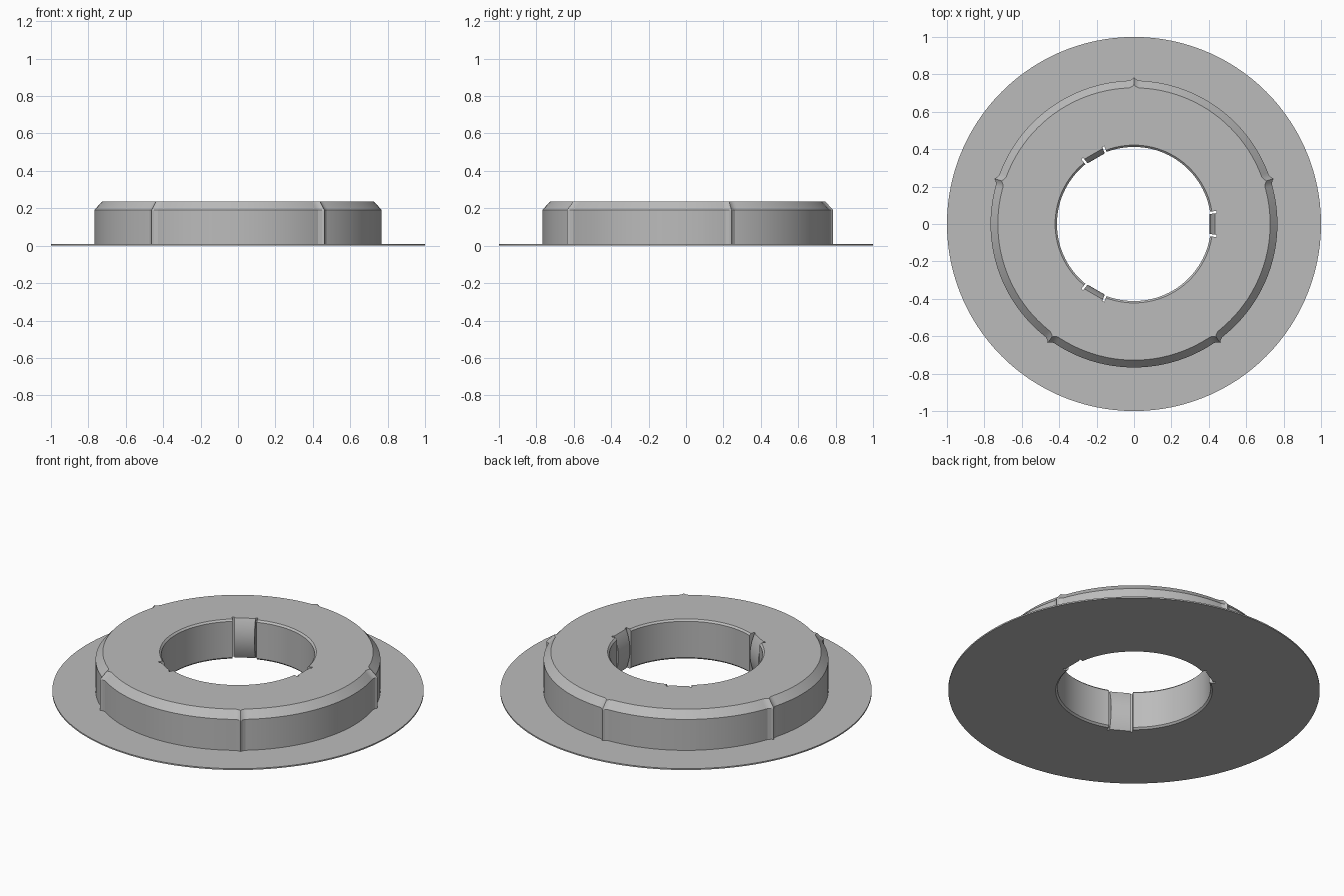
import bpy, bmesh, math

if "Cube" in bpy.data.objects:
    bpy.data.objects.remove(bpy.data.objects["Cube"])

BRIM, WALL, HOLE = 1.0, 0.767, 0.412      # radii
H, BRIM_H, CHAMFER_Z = 0.235, 0.008, 0.192
RIDGES = [18 + 72 * i for i in range(5)]  # outer grip ridges, degrees
CLIPS = [0, 120, 240]                     # inner clip tabs, degrees
SLOT_A, SLOT_B, SLOT_R = 7.5, 9.1, 0.446  # slot sides and depth
EPS = 0.03


def nearest(a, centres):
    """Smallest angular distance to any of the centres."""
    return min(abs((a - c + 180) % 360 - 180) for c in centres)


def ridge(a):
    """Outward offset of the pointed grip ridges."""
    d = nearest(a, RIDGES)
    if d >= 2.0:
        return 0.0
    return 0.018 - 0.010 * d / 0.7 if d < 0.7 else 0.008 * (2.0 - d) / 1.3


def bore(a, z):
    """Inner radius: bulged clip tab, slot, or plain chamfered hole."""
    d = nearest(a, CLIPS)
    if d < SLOT_A:
        t = 2 * z / H - 1
        return (0.405 + 0.028 * t * t) / math.cos(math.radians(d))
    if d < SLOT_B:
        return SLOT_R
    return HOLE + max(0, 0.01 - z, z - (H - 0.01))


# Angles around the ring, with extra stations at the ridges and slots
angles = {float(a) for a in range(0, 360, 3) if nearest(a, RIDGES) > 2.5}
for c in RIDGES:
    angles |= {(c + d) % 360 for d in (-2, -0.7, 0, 0.7, 2)}
for c in CLIPS:
    for s in (-1, 1):
        for d in (SLOT_A - EPS, SLOT_A + EPS, SLOT_B - EPS, SLOT_B + EPS):
            angles.add(round((c + s * d) % 360, 4))
angles = sorted(angles)

# Cross-section of the ring lofted around all stations
inner_z = [H, H - 0.01] + [H * k / 10 for k in range(9, 0, -1)] + [0.01, 0.0]
bm = bmesh.new()
loops = []
for a in angles:
    r = ridge(a)
    section = [(BRIM, 0), (BRIM, BRIM_H), (WALL + r, BRIM_H),
               (WALL + r, CHAMFER_Z), (0.728 + r, H)]
    section += [(bore(a, z), z) for z in inner_z]
    ca, sa = math.cos(math.radians(a)), math.sin(math.radians(a))
    loops.append([bm.verts.new((p * ca, p * sa, z)) for p, z in section])
for i, cur in enumerate(loops):
    nxt = loops[(i + 1) % len(loops)]
    for j in range(len(cur)):
        k = (j + 1) % len(cur)
        bm.faces.new((cur[j], nxt[j], nxt[k], cur[k]))
bmesh.ops.recalc_face_normals(bm, faces=bm.faces)

mesh = bpy.data.meshes.new("ring_body_with_brim")
bm.to_mesh(mesh)
bm.free()
ring = bpy.data.objects.new("ring_body_with_brim", mesh)
bpy.context.collection.objects.link(ring)

# Single plain grey
grey = bpy.data.materials.new("plain grey")
grey.diffuse_color = (0.5, 0.5, 0.5, 1)
grey.use_nodes = True
grey.node_tree.nodes["Principled BSDF"].inputs["Base Color"].default_value = grey.diffuse_color
mesh.materials.append(grey)

bpy.context.view_layer.objects.active = ring
ring.select_set(True)
bpy.ops.object.shade_smooth_by_angle(angle=math.radians(20))
